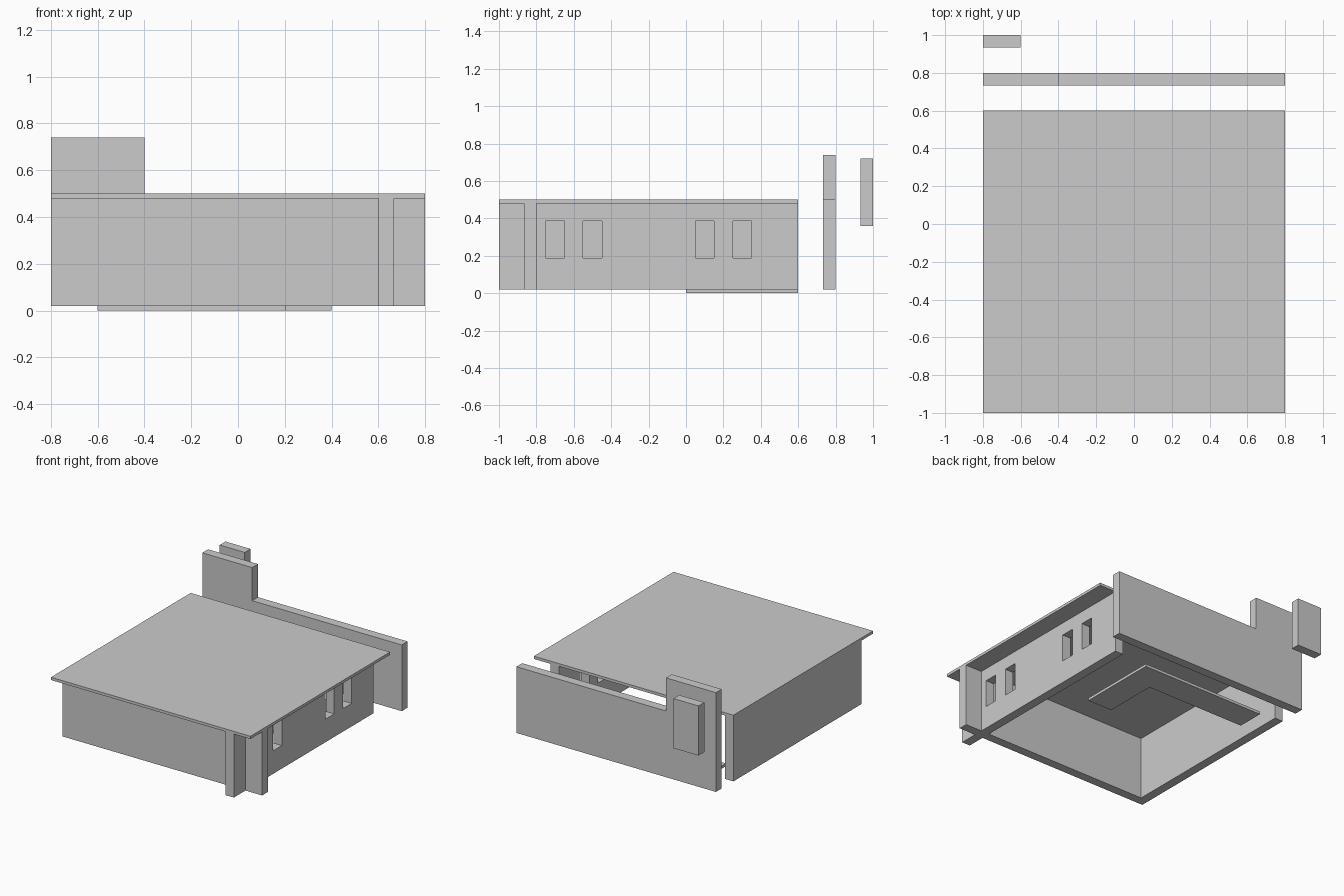
import bpy, bmesh

if "Cube" in bpy.data.objects:
    bpy.data.objects.remove(bpy.data.objects["Cube"])

T = 1 / 15            # wall thickness
Z0, Z1 = 0.02, 0.48   # wall bottom and top


def make(name, bm):
    bmesh.ops.recalc_face_normals(bm, faces=bm.faces)
    mesh = bpy.data.meshes.new(name)
    bm.to_mesh(mesh)
    bm.free()
    ob = bpy.data.objects.new(name, mesh)
    bpy.context.collection.objects.link(ob)
    return ob


def add_box(bm, x, y, z):
    verts = bmesh.ops.create_cube(bm, size=1)["verts"]
    for v in verts:
        for i, (lo, hi) in enumerate((x, y, z)):
            v.co[i] = hi if v.co[i] > 0 else lo


def box(name, x, y, z):
    bm = bmesh.new()
    add_box(bm, x, y, z)
    return make(name, bm)


def prism(name, points, offset):
    """Extrude a closed outline along an offset vector."""
    bm = bmesh.new()
    face = bm.faces.new([bm.verts.new(p) for p in points])
    new = bmesh.ops.extrude_face_region(bm, geom=[face], use_keep_orig=True)["geom"]
    bmesh.ops.translate(bm, vec=offset, verts=[g for g in new if isinstance(g, bmesh.types.BMVert)])
    return make(name, bm)


# Roof and the two plain walls below it
box("roof", (-0.8, 0.8), (-1, 0.6), (Z1, 0.5))
box("front_wall", (-0.8, 0.8), (-0.8 - T, -0.8), (Z0, Z1))
box("left_wall", (-0.8, -0.8 + T), (-0.8, 0.6), (Z0, Z1))

# Right wall, crossing the front wall, with four window openings
right_wall = box("right_wall", (0.6, 0.6 + T), (-1, 0.6), (Z0, Z1))
bm = bmesh.new()
for y in (-0.7, -0.5, 0.1, 0.3):
    add_box(bm, (0.5, 0.75), (y - 0.05, y + 0.05), (0.187, 0.387))
cutter = make("window_cutter", bm)
cutter.hide_render = True
cutter.hide_viewport = True
cut = right_wall.modifiers.new("windows", "BOOLEAN")
cut.operation = "DIFFERENCE"
cut.solver = "EXACT"
cut.object = cutter

# Freestanding back wall with a raised end
outline = [(-0.8, Z0), (0.8, Z0), (0.8, 0.5), (-0.4, 0.5), (-0.4, 0.74), (-0.8, 0.74)]
prism("back_wall", [(x, 0.8 - T, z) for x, z in outline], (0, T, 0))

# Small panel floating behind the back wall
box("back_panel", (-0.8, -0.6), (1 - T, 1), (0.36, 0.72))

# L-shaped floor slab
outline = [(0.2, 0), (0.4, 0), (0.4, 0.6), (-0.6, 0.6), (-0.6, 0.4), (0.2, 0.4)]
prism("floor_slab", [(x, y, 0) for x, y in outline], (0, 0, Z0))
